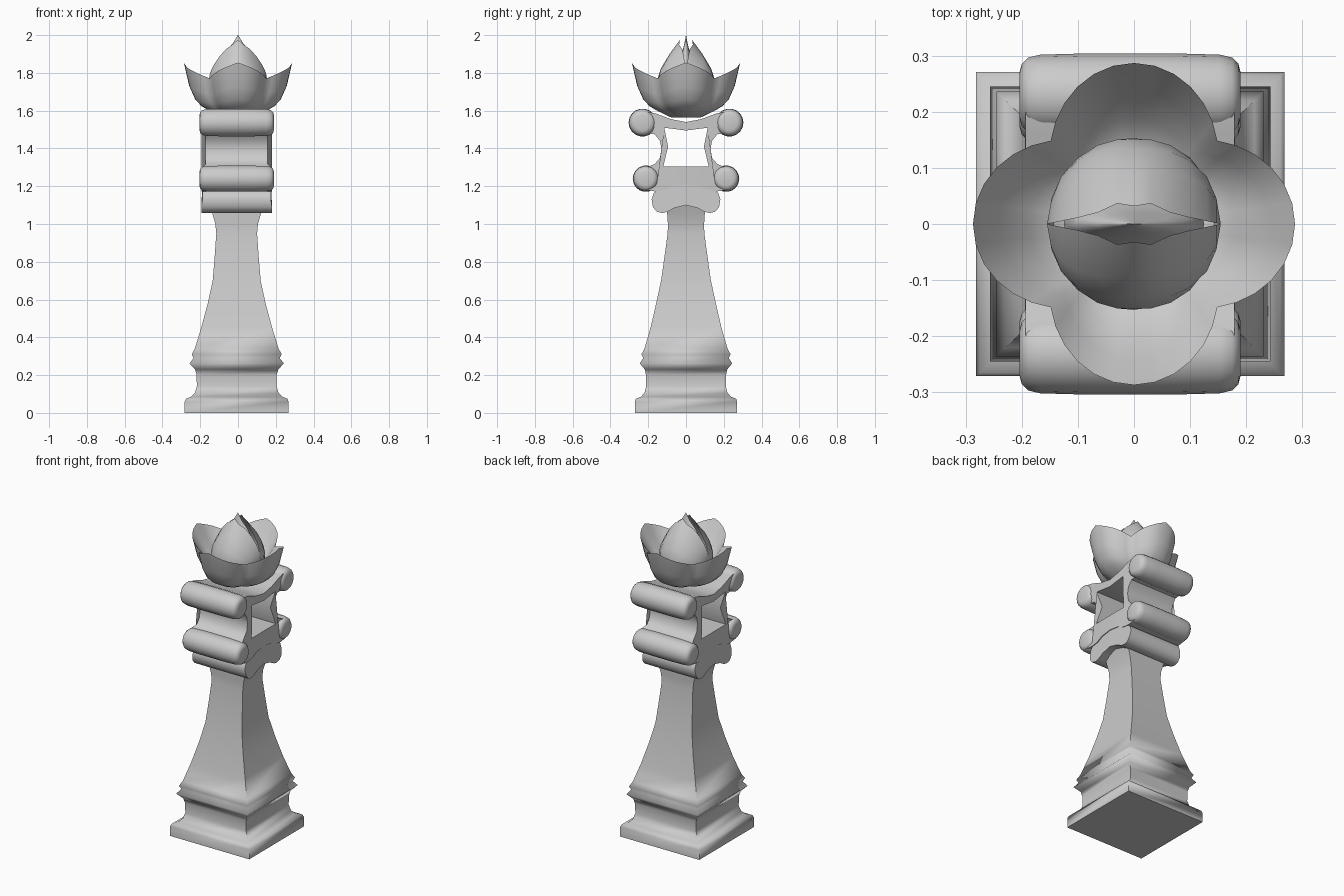
import bpy, math
from math import pi, sin, cos

if "Cube" in bpy.data.objects:
    bpy.data.objects.remove(bpy.data.objects["Cube"])

CX = -0.007  # slight offset of the carved body


def make(name, verts, faces, angle=40):
    me = bpy.data.meshes.new(name)
    me.from_pydata(verts, [], faces)
    ob = bpy.data.objects.new(name, me)
    bpy.context.collection.objects.link(ob)
    bpy.ops.object.select_all(action='DESELECT')
    ob.select_set(True)
    bpy.context.view_layer.objects.active = ob
    # consistent outward normals
    bpy.ops.object.mode_set(mode='EDIT')
    bpy.ops.mesh.select_all(action='SELECT')
    bpy.ops.mesh.normals_make_consistent(inside=False)
    bpy.ops.object.mode_set(mode='OBJECT')
    bpy.ops.object.shade_smooth_by_angle(angle=math.radians(angle))
    return ob


def loft(name, rings, closed=True, caps=True, angle=40):
    n = len(rings[0])
    verts = [p for r in rings for p in r]
    faces = []
    for i in range(len(rings) - 1):
        for j in range(n if closed else n - 1):
            k = (j + 1) % n
            faces.append((i*n + j, i*n + k, i*n + n + k, i*n + n + j))
    if caps:
        faces.append(tuple(range(n))[::-1])
        faces.append(tuple(range((len(rings) - 1)*n, len(rings)*n)))
    return make(name, verts, faces, angle)


def half_prism(name, pts, width):
    """Extrude a (y, z) half outline along x, then mirror it across y."""
    n = len(pts)
    verts = [(CX + s*width(y, z), y, z) for s in (-1, 1) for y, z in pts]
    faces = [tuple(range(n)), tuple(range(2*n - 1, n - 1, -1))]
    for i in range(n):
        k = (i + 1) % n
        if pts[i][0] or pts[k][0]:
            faces.append((i, k, n + k, n + i))
    # the caps are concave, so outlines must be simple
    ob = make(name, verts, faces)
    m = ob.modifiers.new("mirror", 'MIRROR')
    m.use_axis = (False, True, False)
    return ob


# Square pedestal and tapering shaft: z, half x, half y
profile = [(0, .275, .271), (.06, .275, .271), (.075, .268, .265), (.085, .242, .24),
           (.105, .222, .22), (.14, .211, .211), (.2, .212, .212), (.23, .22, .218),
           (.262, .25, .245), (.29, .228, .226), (.31, .238, .236), (.34, .222, .22),
           (.45, .188, .188), (.58, .153, .158), (.7, .127, .132), (.82, .117, .115),
           (.95, .108, .097), (1.0, .113, .096), (1.06, .13, .1), (1.12, .15, .1)]
loft("pedestal_shaft", [[(CX + a*hx, b*hy, z) for a, b in ((-1, -1), (1, -1), (1, 1), (-1, 1))]
                        for z, hx, hy in profile], angle=85)

# Scrolled collar under the frame
half_prism("collar", [(0, 1.22), (.08, 1.205), (.14, 1.185), (.17, 1.165), (.182, 1.13),
                      (.175, 1.09), (.155, 1.065), (.125, 1.058), (.1, 1.064), (.06, 1.085), (0, 1.1)],
           lambda y, z: .187 if z < 1.12 else .181)

# Open scroll frame with a hole through it
frame = [(0, 1.21), (.07, 1.2), (.11, 1.18), (.16, 1.172), (.22, 1.18), (.24, 1.24), (.22, 1.295),
         (.165, 1.318), (.138, 1.35), (.13, 1.4), (.138, 1.44), (.165, 1.475), (.22, 1.48),
         (.25, 1.535), (.22, 1.595), (.16, 1.585), (.08, 1.555), (0, 1.54),
         (0, 1.495), (.115, 1.51), (.095, 1.41), (.12, 1.305), (0, 1.305)]
half_prism("scroll_frame", frame, lambda y, z: .164 if abs(z - 1.4) < .09 else .186)

# Rounded rolls at the four ends of the frame
for name, y, z, r in (("lower_roll", .212, 1.24, .07), ("upper_roll", .23, 1.537, .074)):
    rings = []
    for x, k in ((-.197, .55), (-.193, .75), (-.182, .9), (-.16, .97), (-.08, 1),
                 (.08, 1), (.16, .97), (.182, .9), (.193, .75), (.197, .55)):
        rings.append([(CX + x, y + r*k*cos(2*pi*i/18), z + r*k*sin(2*pi*i/18)) for i in range(18)])
    ob = loft(name, rings, angle=60)
    ob.modifiers.new("mirror", 'MIRROR').use_axis = (False, True, False)

# Four outer petals joined as one cup
N = 48
levels = [(.28, 0), (.53, .12), (.68, .21), (.79, .33), (.9, .57), (1, 1),
          (.84, .74), (.66, .5), (.45, .35)]
rings = []
for k, f in levels:
    ring = []
    for i in range(N):
        a = 2*pi*i/N
        d = abs((a/(pi/2) + .5) % 1 - .5)*2
        r = (.21 + .077*cos(pi/2*d))*k
        zr = 1.77 + .085*(1 - d)
        ring.append((r*cos(a), r*sin(a), 1.565 + f*(zr - 1.565)))
    rings.append(ring)
loft("outer_petals", rings, angle=60)

# Inner bud: two cupped petals meeting in a lens-shaped opening
rim = [(.155, 1.76), (.148, 1.8), (.13, 1.84), (.1, 1.885), (.065, 1.925), (.03, 1.95), (0, 1.975)]
rim = rim + [(-x, z) for x, z in rim[-2::-1]]
rings = []
for s in (0, .1, .2, .3, .45, .6, .8, 1):
    ring = []
    for x, zt in rim:
        z = 1.6 + s*(zt - 1.6)
        # round silhouette of the bud at this height
        if z < 1.74:
            R = .155*math.sqrt(max(0, 1 - ((1.74 - z)/.17)**2))
        else:
            R = .155*max(0, 1 - ((z - 1.74)/.26)**1.7)
        xx = x*(R/.155 if z < 1.74 else 1)
        y = math.sqrt(max(0, R*R - xx*xx))
        ring.append((xx, max(y, .032*(1 - abs(x)/.155)), z))
    rings.append(ring)
bud = loft("bud_petals", rings, closed=False, caps=False, angle=60)
bud.modifiers.new("mirror", 'MIRROR').use_axis = (False, True, False)

# Pointed core inside the bud
core = [(.06, 1.62), (.12, 1.72), (.125, 1.78), (.105, 1.85), (.065, 1.915), (.028, 1.955), (.001, 2.0)]
loft("bud_core", [[(r*cos(2*pi*i/20), r*.6*(1 if z < 1.8 else .5)*sin(2*pi*i/20), z) for i in range(20)]
                  for r, z in core], angle=60)
